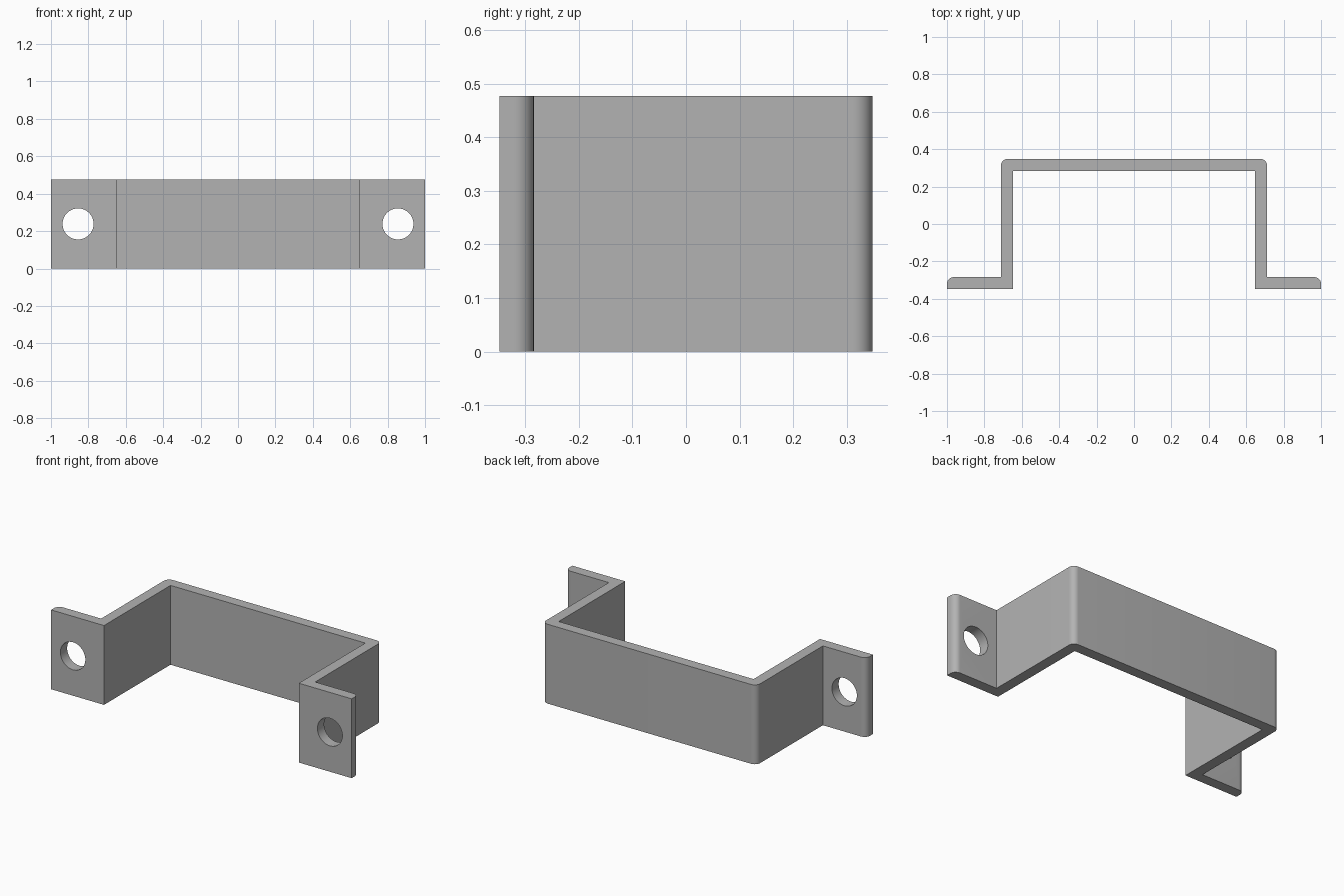
import bpy, bmesh, math

cube = bpy.data.objects.get("Cube")
if cube:
    bpy.data.objects.remove(cube, do_unlink=True)

HEIGHT, DEPTH, THICK = 0.477, 0.348, 0.064
LEG_IN, LEG_OUT, END = 0.648, 0.712, 1.0
RADIUS, STEPS = 0.036, 10
HOLE_X, HOLE_R = 0.855, 0.083

grey = bpy.data.materials.new("metal grey")
grey.use_nodes = True
colour = (0.45, 0.45, 0.45, 1)
grey.diffuse_color = colour
grey.node_tree.nodes["Principled BSDF"].inputs["Base Color"].default_value = colour


def rounded_corner(x, y):
    """Arc for the convex back corner of the right half."""
    angles = [math.pi / 2 * i / STEPS for i in range(STEPS + 1)]
    return [(x - RADIUS + RADIUS * math.cos(a), y - RADIUS + RADIUS * math.sin(a))
            for a in angles]


# Half of the bent strip outline, mirrored to close the loop
flange_back = -DEPTH + THICK
half = [(LEG_IN, DEPTH - THICK), (LEG_IN, -DEPTH), (END, -DEPTH)]
half += rounded_corner(END, flange_back)
half += [(LEG_OUT, flange_back)]
half += rounded_corner(LEG_OUT, DEPTH)
outline = half + [(-x, y) for x, y in reversed(half)]

# Extrude the outline upward
bm = bmesh.new()
base = bm.faces.new([bm.verts.new((x, y, 0)) for x, y in outline])
top = bmesh.ops.extrude_face_region(bm, geom=[base])["geom"]
bmesh.ops.translate(bm, vec=(0, 0, HEIGHT),
                    verts=[v for v in top if isinstance(v, bmesh.types.BMVert)])
bmesh.ops.recalc_face_normals(bm, faces=bm.faces)
mesh = bpy.data.meshes.new("bracket")
bm.to_mesh(mesh)
bm.free()
mesh.materials.append(grey)
bracket = bpy.data.objects.new("bracket", mesh)
bpy.context.collection.objects.link(bracket)

# Drill the two screw holes
for side in (-1, 1):
    bpy.ops.mesh.primitive_cylinder_add(
        vertices=48, radius=HOLE_R, depth=THICK * 4,
        location=(side * HOLE_X, -DEPTH + THICK / 2, HEIGHT / 2),
        rotation=(math.pi / 2, 0, 0))
    cutter = bpy.context.object
    cutter.name = "hole_cutter"
    cutter.hide_render = True
    cutter.data.materials.append(grey)
    bpy.context.view_layer.objects.active = bracket
    hole = bracket.modifiers.new("screw hole", "BOOLEAN")
    hole.operation, hole.solver, hole.object = "DIFFERENCE", "EXACT", cutter
    bpy.ops.object.modifier_apply(modifier=hole.name)
    bpy.data.objects.remove(cutter, do_unlink=True)

# Smooth the bends and holes, keep the edges sharp
bpy.ops.object.select_all(action="DESELECT")
bracket.select_set(True)
bpy.context.view_layer.objects.active = bracket
bpy.ops.object.shade_smooth_by_angle(angle=math.radians(30))
